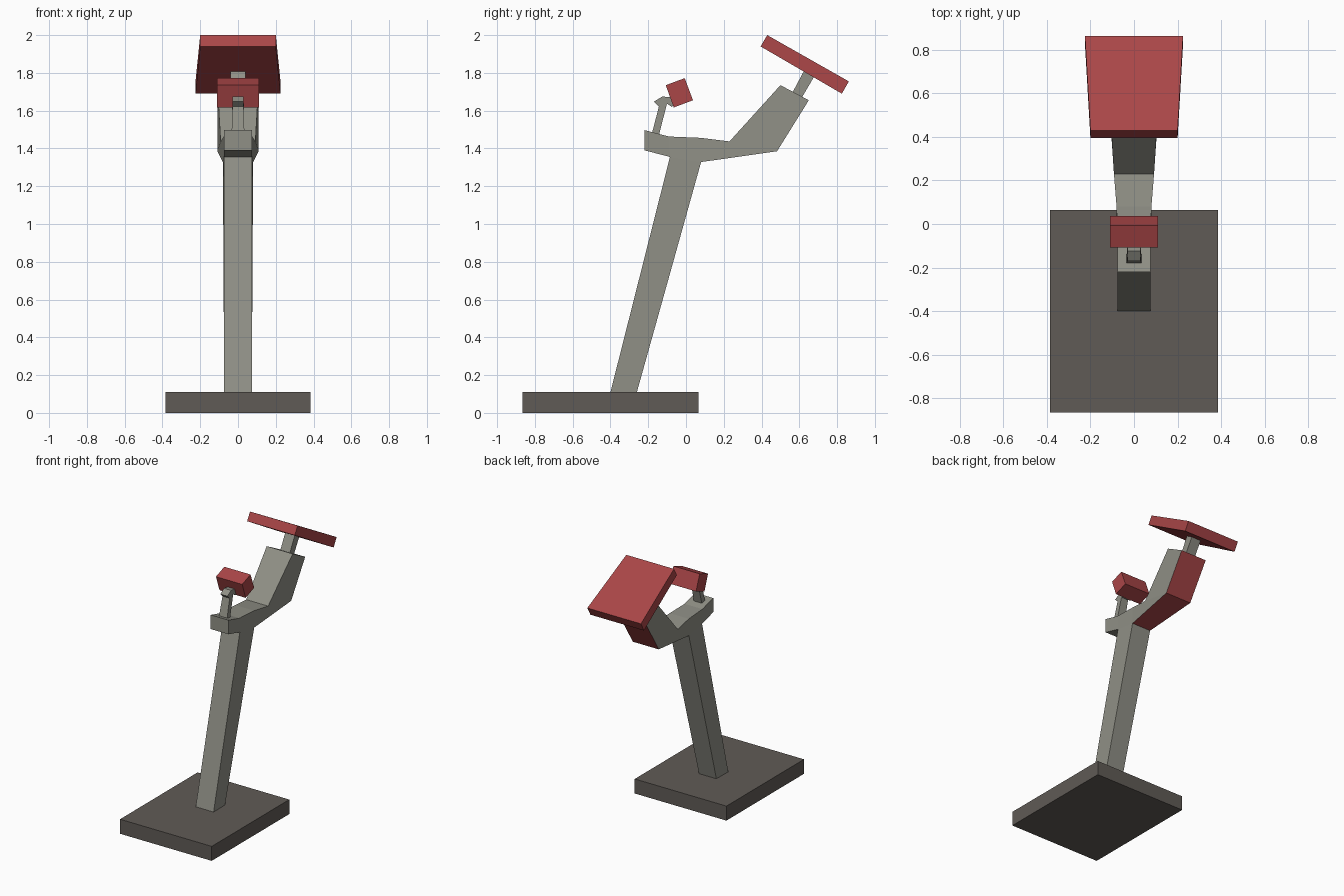
import bpy, bmesh

if "Cube" in bpy.data.objects:
    bpy.data.objects.remove(bpy.data.objects["Cube"])


def material(name, rgb):
    m = bpy.data.materials.new(name)
    m.diffuse_color = (*rgb, 1)
    m.use_nodes = True
    m.node_tree.nodes["Principled BSDF"].inputs["Base Color"].default_value = m.diffuse_color
    return m


GREY = material("warm grey", (0.28, 0.28, 0.24))
DARK = material("dark brown grey", (0.117, 0.104, 0.093))
RED = material("muted red", (0.40, 0.061, 0.064))


def finish(name, bm, mats):
    bmesh.ops.recalc_face_normals(bm, faces=bm.faces)
    mesh = bpy.data.meshes.new(name)
    bm.to_mesh(mesh)
    bm.free()
    for m in mats:
        mesh.materials.append(m)
    ob = bpy.data.objects.new(name, mesh)
    bpy.context.collection.objects.link(ob)
    return ob


def pair(bm, y, z, w):
    """Mirrored left and right vertices of one side-profile point."""
    return bm.verts.new((-w, y, z)), bm.verts.new((w, y, z))


def prism(name, profile, mat):
    """Side profile of (y, z, half width) points, closed across x."""
    bm = bmesh.new()
    pts = [pair(bm, *p) for p in profile]
    for a, b in zip(pts, pts[1:] + pts[:1]):
        bm.faces.new((a[0], b[0], b[1], a[1]))
    for side in (0, 1):
        bm.faces.new([p[side] for p in pts])
    return finish(name, bm, [mat])


# Base slab
prism("base", [(-0.865, 0, 0.385), (0.065, 0, 0.385),
               (0.065, 0.11, 0.385), (-0.865, 0.11, 0.385)], DARK)

# Leaning post and arm: stations of upper and lower profile points
bm = bmesh.new()
stations = [((-0.22, 1.497, 0.075), (-0.22, 1.39, 0.075)),
            ((-0.09, 1.463, 0.075), (-0.085, 1.355, 0.075)),
            ((0.08, 1.456, 0.08), (0.08, 1.328, 0.08)),
            ((0.23, 1.437, 0.092), (0.482, 1.385, 0.109)),
            ((0.50, 1.735, 0.109), (0.65, 1.655, 0.109))]
rows = [(pair(bm, *t), pair(bm, *b)) for t, b in stations]
foot_front = pair(bm, -0.40, 0.11, 0.075)
foot_back = pair(bm, -0.26, 0.11, 0.073)
for i, ((t0, b0), (t1, b1)) in enumerate(zip(rows, rows[1:])):
    bm.faces.new((t0[0], t1[0], t1[1], t0[1]))
    for s in (0, 1):
        bm.faces.new((t0[s], t1[s], b1[s], b0[s]))
    if i != 1:                      # the post leaves the arm here
        f = bm.faces.new((b0[0], b1[0], b1[1], b0[1]))
        f.material_index = 1 if i > 1 else 0    # red underside and back
for t, b in (rows[0], rows[-1]):
    bm.faces.new((t[0], t[1], b[1], b[0]))
post = [rows[1][1], rows[2][1], foot_back, foot_front]
for a, b in zip(post[1:], post[2:] + post[:1]):
    bm.faces.new((a[0], b[0], b[1], a[1]))
for s in (0, 1):
    bm.faces.new([p[s] for p in post])
finish("post_and_arm", bm, [GREY, RED])

# Rear plate and its neck
prism("rear_plate", [(0.43, 2.0, 0.20), (0.862, 1.755, 0.225),
                     (0.825, 1.69, 0.225), (0.395, 1.94, 0.20)], RED)
prism("rear_neck", [(0.555, 1.68, 0.04), (0.635, 1.83, 0.04),
                    (0.69, 1.80, 0.04), (0.605, 1.655, 0.04)], GREY)

# Front block with its stem and hooked bracket
prism("front_block", [(-0.107, 1.735, 0.11), (-0.007, 1.772, 0.11),
                      (0.037, 1.655, 0.11), (-0.065, 1.617, 0.11)], RED)
prism("front_stem", [(-0.183, 1.47, 0.034), (-0.143, 1.623, 0.03),
                     (-0.125, 1.66, 0.03), (-0.10, 1.64, 0.03),
                     (-0.146, 1.46, 0.034)], GREY)
prism("front_bracket", [(-0.17, 1.648, 0.03), (-0.125, 1.675, 0.03),
                        (-0.075, 1.67, 0.03), (-0.06, 1.632, 0.03),
                        (-0.075, 1.62, 0.03), (-0.105, 1.64, 0.03),
                        (-0.143, 1.622, 0.03)], GREY)
